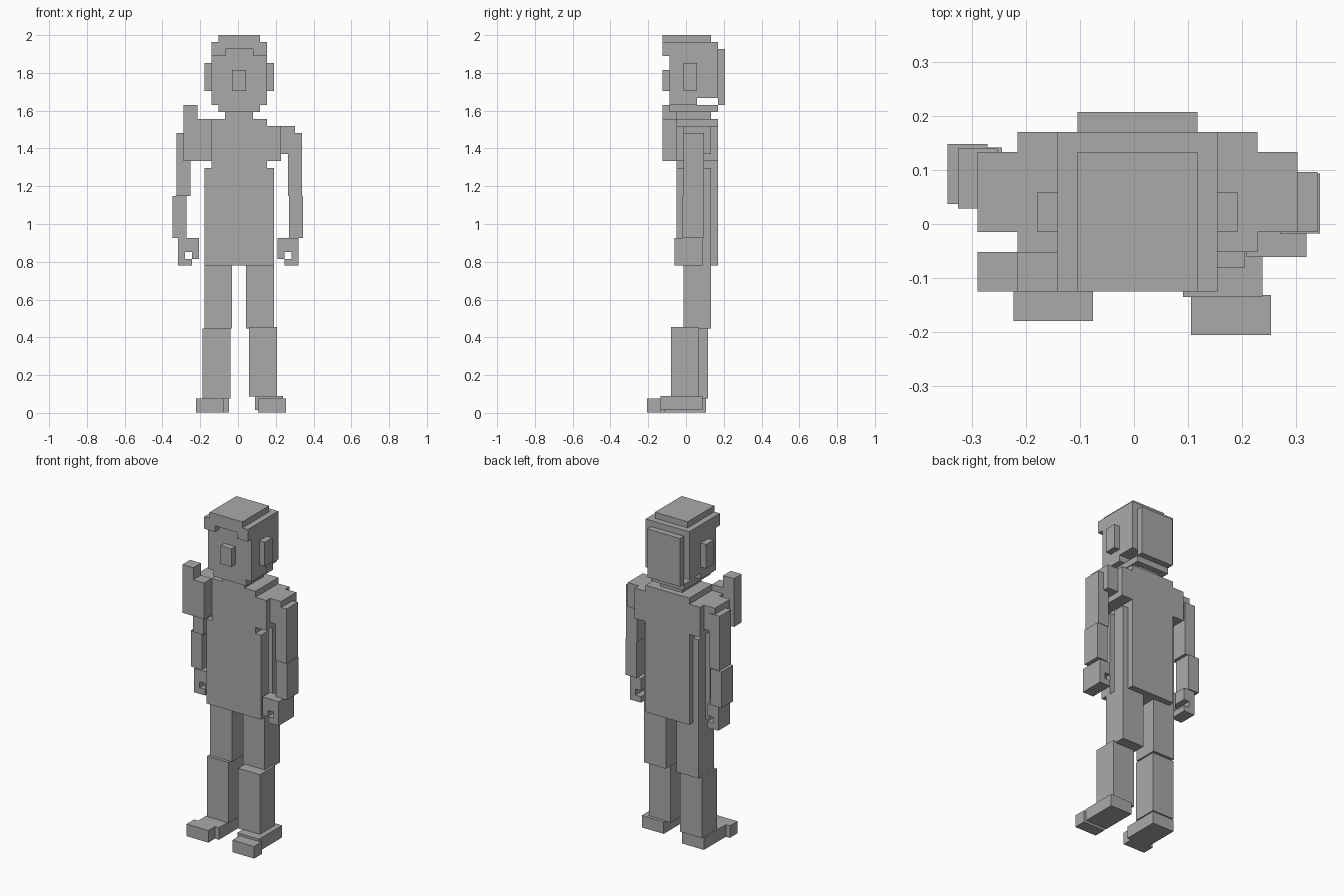
import bpy
import bmesh
from mathutils import Vector

default_cube = bpy.data.objects.get("Cube")
if default_cube:
    bpy.data.objects.remove(default_cube, do_unlink=True)

# Everything is laid out on a block grid whose level zero is the hip line
UNIT = 0.037
ORIGIN = Vector((0.0065, 0.0225, 0.779))

grey = bpy.data.materials.new("plain_grey")
grey.use_nodes = True
colour = (0.4, 0.4, 0.4, 1)
grey.diffuse_color = colour
grey.node_tree.nodes["Principled BSDF"].inputs["Base Color"].default_value = colour


def part(name, *blocks, shift=(0, 0, 0)):
    """One object made of blocks, each given as x, y and z ranges in grid units."""
    bm = bmesh.new()
    for block in blocks:
        low = Vector([span[0] for span in block])
        high = Vector([span[1] for span in block])
        cube = bmesh.ops.create_cube(bm, size=1)
        size = high - low
        centre = (low + high) / 2
        for vert in cube["verts"]:
            stretched = Vector([a * b for a, b in zip(vert.co, size)])
            vert.co = ORIGIN + (centre + stretched) * UNIT
    bmesh.ops.translate(bm, verts=bm.verts, vec=shift)
    mesh = bpy.data.meshes.new(name)
    bm.to_mesh(mesh)
    bm.free()
    mesh.materials.append(grey)
    obj = bpy.data.objects.new(name, mesh)
    bpy.context.collection.objects.link(obj)
    return obj


def sided(side, low, high):
    """Grid range on the left (side is positive) or mirrored to the right."""
    return tuple(sorted((side * low, side * high)))


# Head, jaw and neck
part("head", ((-4, 4), (-3, 1), (23, 31)), ((-4, 4), (1, 4), (24, 31)))
part("jaw", ((-3, 3), (-3, 4), (22, 23)))
part("neck", ((-2, 2), (-2, 3), (21, 22)))
part("nose", ((-1, 1), (-4, -3), (25, 28)))

# Hair: crown layers, fringe corners and back panel
part("hair_crown", ((-4, 4), (-4, 4), (31, 32)))
part("hair_top", ((-3, 3), (-4, 3), (32, 33)))
part("hair_back", ((-3, 3), (4, 5), (23, 31)))

# Torso with shoulder yoke and collar
part("torso", ((-4, 4), (-2, 4), (0, 20)))
part("shoulder_yoke", ((-6, 6), (-2, 4), (15, 20)))
part("collar", ((-4, 4), (-2, 4), (20, 21)))

# Upright bracket on the front of the right shoulder
part("shoulder_bracket",
     ((-8, -6), (-4, -2), (15, 23)),
     ((-6, -4), (-4, -2), (15, 21)))

# Paired details that match on both sides
for side, label in ((1, "left"), (-1, "right")):
    part(label + "_ear", (sided(side, 4, 5), (-1, 1), (25, 29)))
    part(label + "_fringe", (sided(side, 2, 4), (-4, -3), (30, 31)))
    part(label + "_shoulder", (sided(side, 6, 8), (-1, 3), (16, 20)))
    part(label + "_side_panels",
         (sided(side, 4, 5), (-2, 0), (0, 14)),
         (sided(side, 4, 5), (1, 3), (0, 14)))

# Small offsets that give each limb segment its walking pose
pose = {
    "left": {
        "upper_arm": (0, 0, 0),
        "lower_arm": (0.005, -0.003, 0),
        "hand": (-0.02, -0.01, 0),
        "thigh": (0, 0, 0),
        "shin": (0.014, -0.066, 0.01),
        "foot": (0.047, -0.01, 0.014),
        "toe": (0.062, -0.006, 0),
    },
    "right": {
        "upper_arm": (0, 0.043, 0),
        "lower_arm": (-0.019, 0.052, 0),
        "hand": (0.008, 0.045, 0),
        "thigh": (0, 0, 0),
        "shin": (-0.01, -0.018, 0),
        "foot": (-0.018, 0.01, 0),
        "toe": (-0.045, 0.02, 0),
    },
}

for side, label in ((1, "left"), (-1, "right")):
    shifts = pose[label]

    # Arm segments
    arm_width = sided(side, 7, 9)
    part(label + "_upper_arm", (arm_width, (-1, 2), (10, 19)),
         shift=shifts["upper_arm"])
    part(label + "_lower_arm", (arm_width, (-1, 2), (4, 10)),
         shift=shifts["lower_arm"])

    # Gripping hand: palm, outer wall, curled fingers and thumb around a hole
    grip = (-2, 2) if side > 0 else (-1, 2)
    part(label + "_hand",
         (arm_width, grip, (2, 4)),
         (sided(side, 8, 9), grip, (1, 2)),
         (arm_width, grip, (0, 1)),
         (sided(side, 6, 7), (grip[0], 0), (1, 4)),
         shift=shifts["hand"])

    # Leg segments
    leg_width = sided(side, 1, 5)
    part(label + "_thigh", (leg_width, (-1, 3), (-9, 0)),
         shift=shifts["thigh"])
    part(label + "_shin", (leg_width, (-1, 3), (-19, -9)),
         shift=shifts["shin"])

    # Two-piece foot
    part(label + "_foot", (leg_width, (-4, 2), (-21, -19)),
         shift=shifts["foot"])
    part(label + "_toe", (leg_width, (-6, -4), (-21, -19)),
         shift=shifts["toe"])
